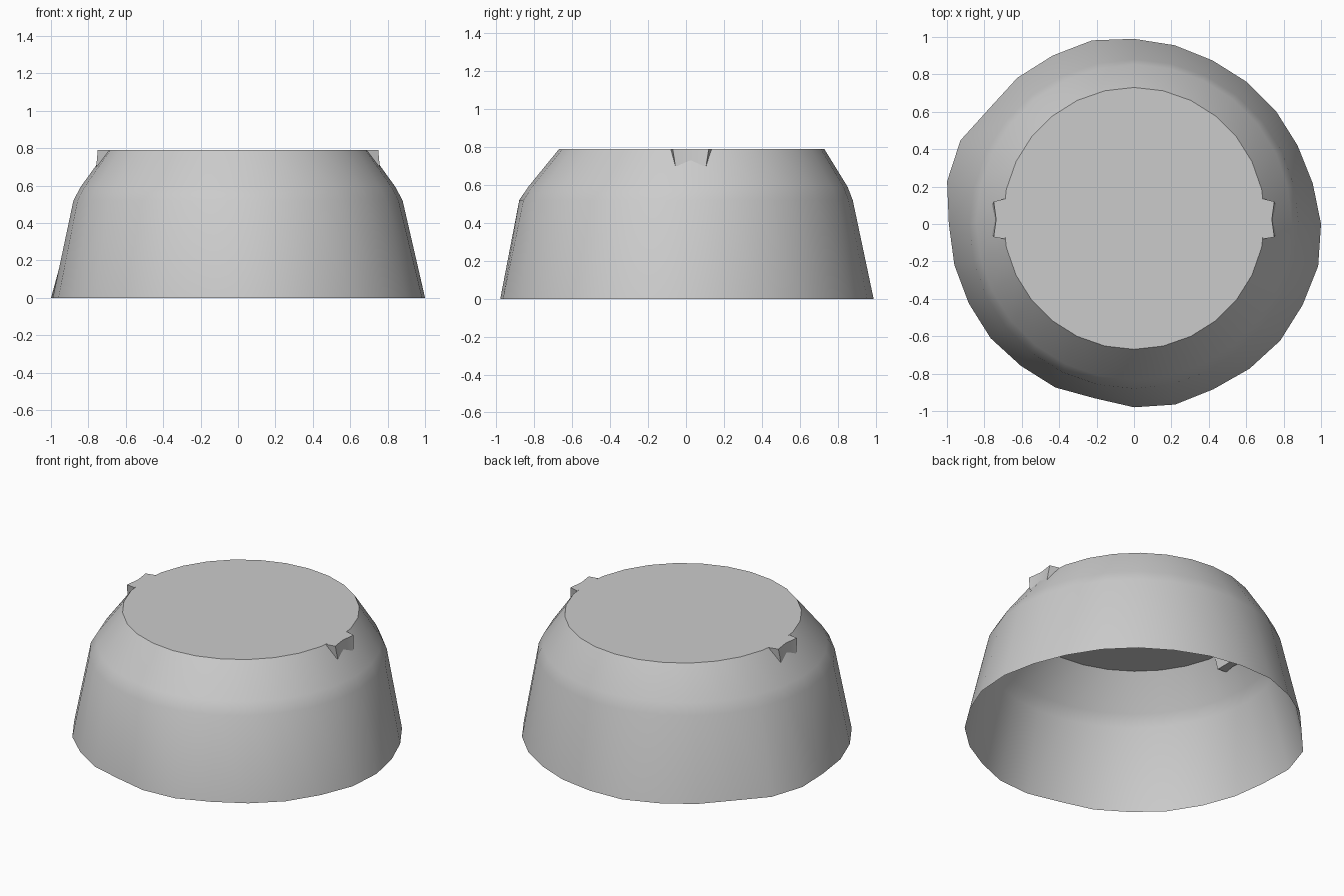
import bpy, bmesh
from math import sin, cos, pi

cube = bpy.data.objects.get("Cube")
if cube:
    bpy.data.objects.remove(cube)

SIDES = 28

grey = bpy.data.materials.new("plain grey")
grey.use_nodes = True
grey.diffuse_color = (0.6, 0.6, 0.6, 1)
grey.node_tree.nodes["Principled BSDF"].inputs["Base Color"].default_value = (0.6, 0.6, 0.6, 1)


def finish(name, bm):
    """Turn a bmesh into a smooth-shaded grey object."""
    bmesh.ops.recalc_face_normals(bm, faces=bm.faces)
    mesh = bpy.data.meshes.new(name)
    bm.to_mesh(mesh)
    bm.free()
    mesh.materials.append(grey)
    obj = bpy.data.objects.new(name, mesh)
    bpy.context.collection.objects.link(obj)
    bpy.ops.object.select_all(action='DESELECT')
    obj.select_set(True)
    bpy.context.view_layer.objects.active = obj
    bpy.ops.object.shade_smooth_by_angle(angle=pi / 5)
    return obj


def ring(bm, radii, z, y_shift):
    """Closed ring of points, clockwise from the back."""
    return [bm.verts.new((r * sin(2 * pi * i / SIDES), y_shift + r * cos(2 * pi * i / SIDES), z))
            for i, r in enumerate(radii)]


# Shell: uneven rim, tapering wall, sloped shoulder, flat top, open underneath
rim = [.99, .98, .97, .97, .97, .97, .98, 1, 1.01, 1, 1, .99, .98, .99,
       .98, .955, .97, .97, .98, .98, .985, .99, 1.025, 1.03, .99, 1, 1, 1.007]
bm = bmesh.new()
rings = [ring(bm, rim, 0, 0)]
for radius, z, shift in [(.88, .52, 0), (.843, .59, .01), (.70, .79, .03)]:
    rings.append(ring(bm, [radius] * SIDES, z, shift))
for low, high in zip(rings, rings[1:]):
    for i in range(SIDES):
        j = (i + 1) % SIDES
        bm.faces.new((low[i], low[j], high[j], high[i]))
bm.faces.new(rings[-1])
finish("bowl_shell", bm)

# Side lugs: small blocks with a hollowed outer face, tapering downwards
outline = [(.69, -.08), (.75, -.07), (.737, .025), (.75, .12), (.69, .135)]
for name, side in (("left_lug", 1), ("right_lug", -1)):
    bm = bmesh.new()
    top = [bm.verts.new((side * x, y, .79)) for x, y in outline]
    bottom = [bm.verts.new((side * (x + .008), .025 + (y - .025) * .85, .70)) for x, y in outline]
    for i in range(len(outline)):
        j = (i + 1) % len(outline)
        bm.faces.new((top[i], top[j], bottom[j], bottom[i]))
    bm.faces.new(top)
    bm.faces.new(bottom)
    finish(name, bm)
